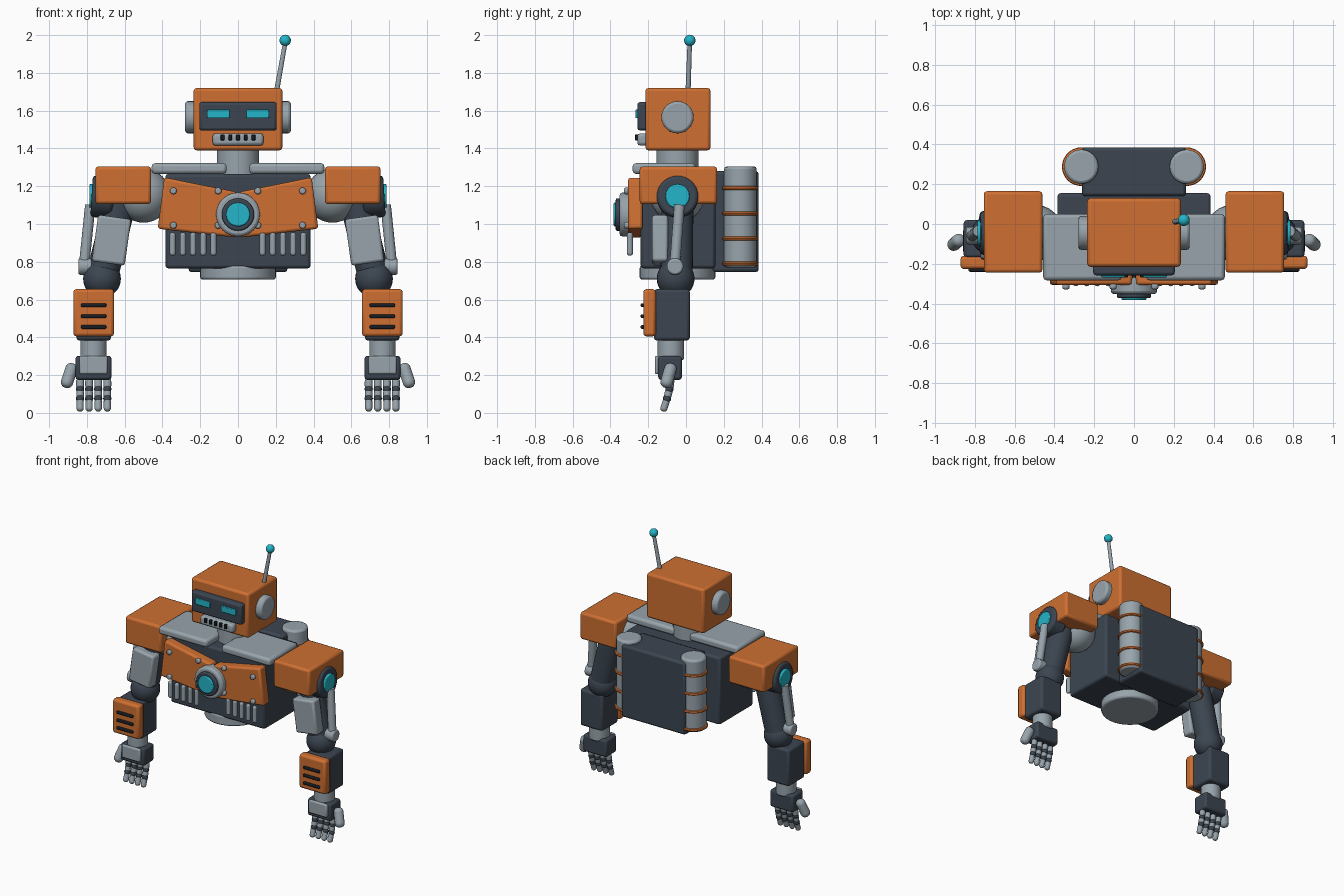
import bpy, bmesh, math
from mathutils import Vector, Matrix

if "Cube" in bpy.data.objects:
    bpy.data.objects.remove(bpy.data.objects["Cube"])


def material(name, rgb):
    m = bpy.data.materials.new(name)
    m.diffuse_color = (*rgb, 1)
    m.use_nodes = True
    m.node_tree.nodes["Principled BSDF"].inputs["Base Color"].default_value = m.diffuse_color
    return m


ORANGE = material("orange paint", (0.62, 0.16, 0.032))
GRAY = material("light metal", (0.31, 0.37, 0.41))
DARK = material("dark metal", (0.045, 0.06, 0.082))
CYAN = material("cyan glow", (0.017, 0.46, 0.58))
BLACK = material("black slot", (0.009, 0.012, 0.016))


def finish(name, bm, mat, bevel=0.0, segments=2):
    """Turn a bmesh into a named, smooth, bevelled object."""
    bmesh.ops.recalc_face_normals(bm, faces=bm.faces)
    me = bpy.data.meshes.new(name)
    bm.to_mesh(me)
    bm.free()
    me.materials.append(mat)
    ob = bpy.data.objects.new(name, me)
    bpy.context.collection.objects.link(ob)
    bpy.ops.object.select_all(action='DESELECT')
    ob.select_set(True)
    bpy.context.view_layer.objects.active = ob
    if bevel:
        mod = ob.modifiers.new("soft edges", 'BEVEL')
        mod.width, mod.segments = bevel, segments
        mod.limit_method, mod.angle_limit = 'ANGLE', math.radians(40)
    bpy.ops.object.shade_smooth_by_angle(angle=math.radians(35))
    return ob


def box(name, mat, x, y, z, bevel=0.012, tilt=0.0):
    """Box given by its ranges, tilted around the y axis."""
    bm = bmesh.new()
    size = [abs(r[1] - r[0]) for r in (x, y, z)]
    mid = [(r[1] + r[0]) / 2 for r in (x, y, z)]
    m = Matrix.Translation(mid) @ Matrix.Rotation(tilt, 4, 'Y') @ Matrix.Diagonal((*size, 1))
    bmesh.ops.create_cube(bm, size=1, matrix=m)
    return finish(name, bm, mat, bevel)


def rod(name, mat, a, b, r, r2=None, bevel=0.0, sides=32, segments=2):
    """Cylinder or cone from point a to point b."""
    a, b = Vector(a), Vector(b)
    bm = bmesh.new()
    m = Matrix.Translation((a + b) / 2) @ (b - a).to_track_quat('Z', 'Y').to_matrix().to_4x4()
    bmesh.ops.create_cone(bm, cap_ends=True, segments=sides, radius1=r,
                          radius2=r if r2 is None else r2, depth=(b - a).length, matrix=m)
    return finish(name, bm, mat, bevel, segments)


def capsule(name, mat, a, b, r, sides=16):
    return rod(name, mat, a, b, r, bevel=r * 0.85, sides=sides, segments=4)


def ball(name, mat, c, r, u=24, v=16):
    bm = bmesh.new()
    bmesh.ops.create_uvsphere(bm, u_segments=u, v_segments=v, radius=r,
                              matrix=Matrix.Translation(c))
    return finish(name, bm, mat)


def band(name, mat, c, r, thick):
    """Horizontal ring: a small circle swept round the z axis."""
    bm = bmesh.new()
    rings = []
    for i in range(32):
        t = math.tau * i / 32
        ring = []
        for j in range(8):
            p = math.tau * j / 8
            d = r + thick * math.cos(p)
            ring.append(bm.verts.new((c[0] + d * math.cos(t), c[1] + d * math.sin(t),
                                      c[2] + thick * math.sin(p))))
        rings.append(ring)
    for i in range(32):
        n = rings[(i + 1) % 32]
        for j in range(8):
            k = (j + 1) % 8
            bm.faces.new((rings[i][j], n[j], n[k], rings[i][k]))
    return finish(name, bm, mat)


def plate(name, mat, outline, y0, y1, bevel):
    """Front outline in x and z, extruded in y."""
    bm = bmesh.new()
    f = bm.faces.new([bm.verts.new((x, y0, z)) for x, z in outline])
    ext = bmesh.ops.extrude_face_region(bm, geom=[f])["geom"]
    bmesh.ops.translate(bm, vec=(0, y1 - y0, 0),
                        verts=[v for v in ext if isinstance(v, bmesh.types.BMVert)])
    return finish(name, bm, mat, bevel)


MID = -0.045  # depth of the body axis

# Head with visor, eyes, mouth and antenna
box("head", ORANGE, (-0.235, 0.235), (-0.215, 0.13), (1.39, 1.72), 0.016)
box("visor", DARK, (-0.205, 0.205), (-0.258, -0.2), (1.495, 1.645), 0.014)
box("mouth", GRAY, (-0.135, 0.135), (-0.258, -0.2), (1.415, 1.48), 0.016)
for i in range(5):
    x = (i - 2) * 0.041
    box("mouth_slot", BLACK, (x - 0.01, x + 0.01), (-0.27, -0.25), (1.443, 1.474), 0.004)
rod("neck", GRAY, (0, MID, 1.24), (0, MID, 1.41), 0.112)
rod("antenna_rod", GRAY, (0.2, 0.01, 1.68), (0.25, 0.02, 1.96), 0.014, 0.012, sides=16)
ball("antenna_tip", CYAN, (0.25, 0.02, 1.972), 0.03)

# Torso, pelvis and backpack
box("torso", DARK, (-0.385, 0.385), (-0.24, 0.155), (0.765, 1.265), 0.016)
rod("pelvis_disc", GRAY, (0, MID, 0.705), (0, MID, 0.78), 0.2, bevel=0.012, sides=48)
box("backpack", DARK, (-0.262, 0.262), (0.14, 0.385), (0.745, 1.28), 0.016)

# Chest reactor
rod("reactor_ring", GRAY, (0, -0.27, 1.05), (0, -0.352, 1.05), 0.116, bevel=0.015, sides=40)
rod("reactor_rim", DARK, (0, -0.34, 1.05), (0, -0.372, 1.05), 0.086, bevel=0.008)
rod("reactor_core", CYAN, (0, -0.36, 1.05), (0, -0.383, 1.05), 0.063, bevel=0.006)


def upper_side(s):
    """Everything on one side of the head and torso."""
    box("eye", CYAN, (s * 0.045, s * 0.165), (-0.268, -0.25), (1.56, 1.605), 0.004)
    rod("ear", GRAY, (s * 0.22, MID, 1.565), (s * 0.28, MID, 1.565), 0.085, bevel=0.014)
    box("collar_plate", GRAY, (s * 0.06, s * 0.457), (-0.283, 0.05), (1.265, 1.322), 0.018)
    plate("chest_plate", ORANGE, [(s * x, z) for x, z in
          ((0.008, 1.17), (0.39, 1.247), (0.425, 0.975), (0.008, 0.928))], -0.23, -0.307, 0.014)
    for x, z in ((0.105, 1.175), (0.342, 1.175), (0.342, 0.993), (0.105, 0.993)):
        rod("chest_rivet", GRAY, (s * x, -0.3, z), (s * x, -0.328, z), 0.018, bevel=0.008, sides=16)
    for i in range(5):
        x = s * (0.13 + i * 0.054)
        capsule("chest_vent", GRAY, (x, -0.297, 0.832), (x, -0.297, 0.955), 0.016)
    # Backpack tank with bands
    tx, ty = s * 0.265, 0.288
    rod("tank", GRAY, (tx, ty, 0.77), (tx, ty, 1.305), 0.086, bevel=0.014)
    for z in (0.79, 0.923, 1.056, 1.19):
        band("tank_band", ORANGE, (tx, ty, z), 0.086, 0.011)


def arm(s):
    """One complete arm, from shoulder to fingers."""
    def p(x, y, z):
        return (s * x, y, z)
    ball("shoulder_ball", GRAY, p(0.5, MID, 1.15), 0.143)
    box("shoulder_pad", ORANGE, (s * 0.46, s * 0.755), (-0.245, 0.165), (1.105, 1.305), 0.016)
    rod("shoulder_cap", DARK, p(0.66, MID, 1.14), p(0.775, MID, 1.147), 0.11, bevel=0.016)
    rod("shoulder_light", CYAN, p(0.76, MID, 1.147), p(0.787, MID, 1.147), 0.064, bevel=0.006)
    rod("upper_arm", DARK, p(0.62, MID, 1.13), p(0.725, -0.05, 0.7), 0.085)
    ball("elbow", DARK, p(0.72, -0.055, 0.71), 0.1)
    box("upper_arm_guard", GRAY, (s * 0.582, s * 0.758), (-0.18, -0.095), (0.79, 1.038), 0.014,
        tilt=-s * math.radians(8))
    rod("piston", GRAY, p(0.782, -0.035, 1.1), p(0.816, -0.06, 0.77), 0.028, sides=16)
    rod("piston_joint", GRAY, p(0.77, -0.058, 0.775), p(0.845, -0.058, 0.775), 0.044, bevel=0.01)
    # Forearm and its slotted plate
    box("forearm", DARK, (s * 0.672, s * 0.856), (-0.17, 0.02), (0.383, 0.655), 0.016)
    box("forearm_plate", ORANGE, (s * 0.656, s * 0.872), (-0.226, -0.16), (0.405, 0.655), 0.016)
    for z in (0.455, 0.512, 0.57):
        box("forearm_slot", BLACK, (s * 0.697, s * 0.831), (-0.24, -0.22), (z - 0.01, z + 0.01), 0.006)
    # Wrist and palm
    rod("wrist", GRAY, p(0.765, -0.08, 0.28), p(0.765, -0.08, 0.39), 0.07, bevel=0.01)
    box("palm", DARK, (s * 0.67, s * 0.86), (-0.147, -0.022), (0.175, 0.302), 0.014)
    box("hand_plate", GRAY, (s * 0.69, s * 0.84), (-0.165, -0.14), (0.205, 0.302), 0.01)
    # Fingers curl forward in three segments with dark knuckles
    path = [(-0.08, 0.185), (-0.088, 0.126), (-0.1, 0.076), (-0.122, 0.008)]
    for x in (0.692, 0.74, 0.788, 0.836):
        for i, r in enumerate((0.021, 0.02, 0.019)):
            (y0, z0), (y1, z1) = path[i], path[i + 1]
            capsule("finger_segment", GRAY, p(x, y0, z0), p(x, y1, z1), r, 12)
            if i < 2:
                ball("knuckle", DARK, p(x, y1, z1), 0.022, 12, 8)
    capsule("thumb", GRAY, p(0.873, -0.075, 0.26), p(0.914, -0.11, 0.135), 0.033)


for side in (-1, 1):
    upper_side(side)
    arm(side)
